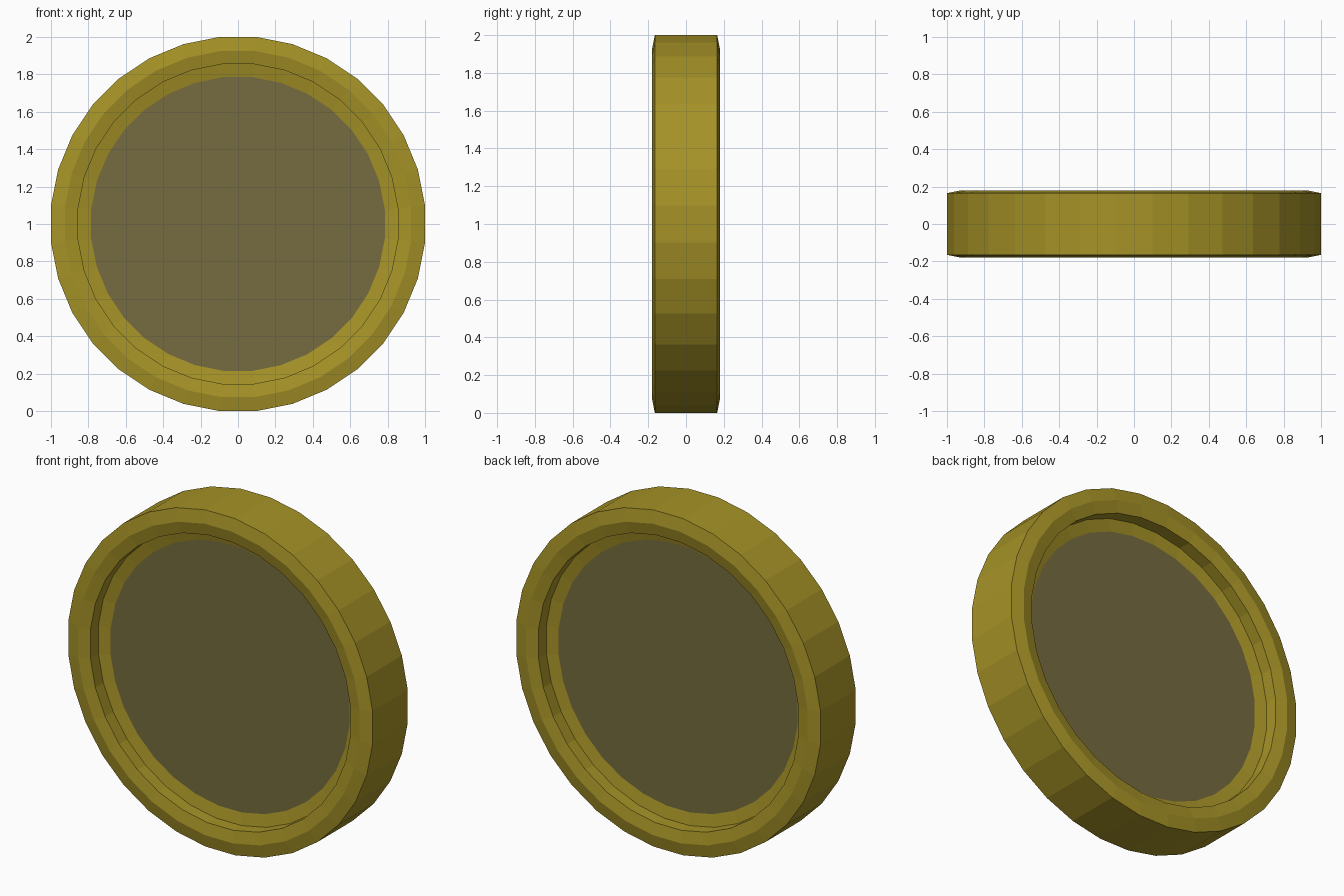
import bpy, bmesh, math

if "Cube" in bpy.data.objects:
    bpy.data.objects.remove(bpy.data.objects["Cube"])

SIDES = 32
SCALE = 1 / math.cos(math.pi / SIDES)   # radii below are measured to the flats


def material(name, rgb):
    m = bpy.data.materials.new(name)
    m.diffuse_color = (*rgb, 1)
    m.use_nodes = True
    m.node_tree.nodes["Principled BSDF"].inputs["Base Color"].default_value = m.diffuse_color
    return m


def ring(bm, r, y):
    verts = []
    for i in range(SIDES):
        a = 2 * math.pi * (i + 0.5) / SIDES
        verts.append(bm.verts.new((r * SCALE * math.cos(a), y, 1 + r * SCALE * math.sin(a))))
    return verts


def finish(bm, name, mat):
    mesh = bpy.data.meshes.new(name)
    bm.to_mesh(mesh)
    bm.free()
    mesh.materials.append(mat)
    ob = bpy.data.objects.new(name, mesh)
    bpy.context.collection.objects.link(ob)
    return ob


gold = material("gold", (0.38, 0.29, 0.02))
dull_gold = material("dull_gold", (0.18, 0.15, 0.05))

# Raised rim: half profile (radius, y), mirrored to the back
half = [(0.785, -0.075), (0.855, -0.09), (0.855, -0.165),
        (0.925, -0.18), (1.0, -0.165)]
profile = half + [(r, -y) for r, y in reversed(half)]
bm = bmesh.new()
rings = [ring(bm, r, y) for r, y in profile]
for a, b in zip(rings, rings[1:]):
    for i in range(SIDES):
        j = (i + 1) % SIDES
        bm.faces.new((a[i], b[i], b[j], a[j]))
# Orient outward: outer wall faces must point away from the centre
bm.normal_update()
outer = max(bm.faces, key=lambda f: f.calc_center_median().x)
if outer.normal.x < 0:
    bmesh.ops.reverse_faces(bm, faces=bm.faces[:])
finish(bm, "coin_rim", gold)

# Recessed front and back faces
for name, side in (("coin_front_face", -1), ("coin_back_face", 1)):
    bm = bmesh.new()
    face = bm.faces.new(ring(bm, 0.785, side * 0.075))
    face.normal_update()
    if face.normal.y * side < 0:
        face.normal_flip()
    finish(bm, name, dull_gold)
